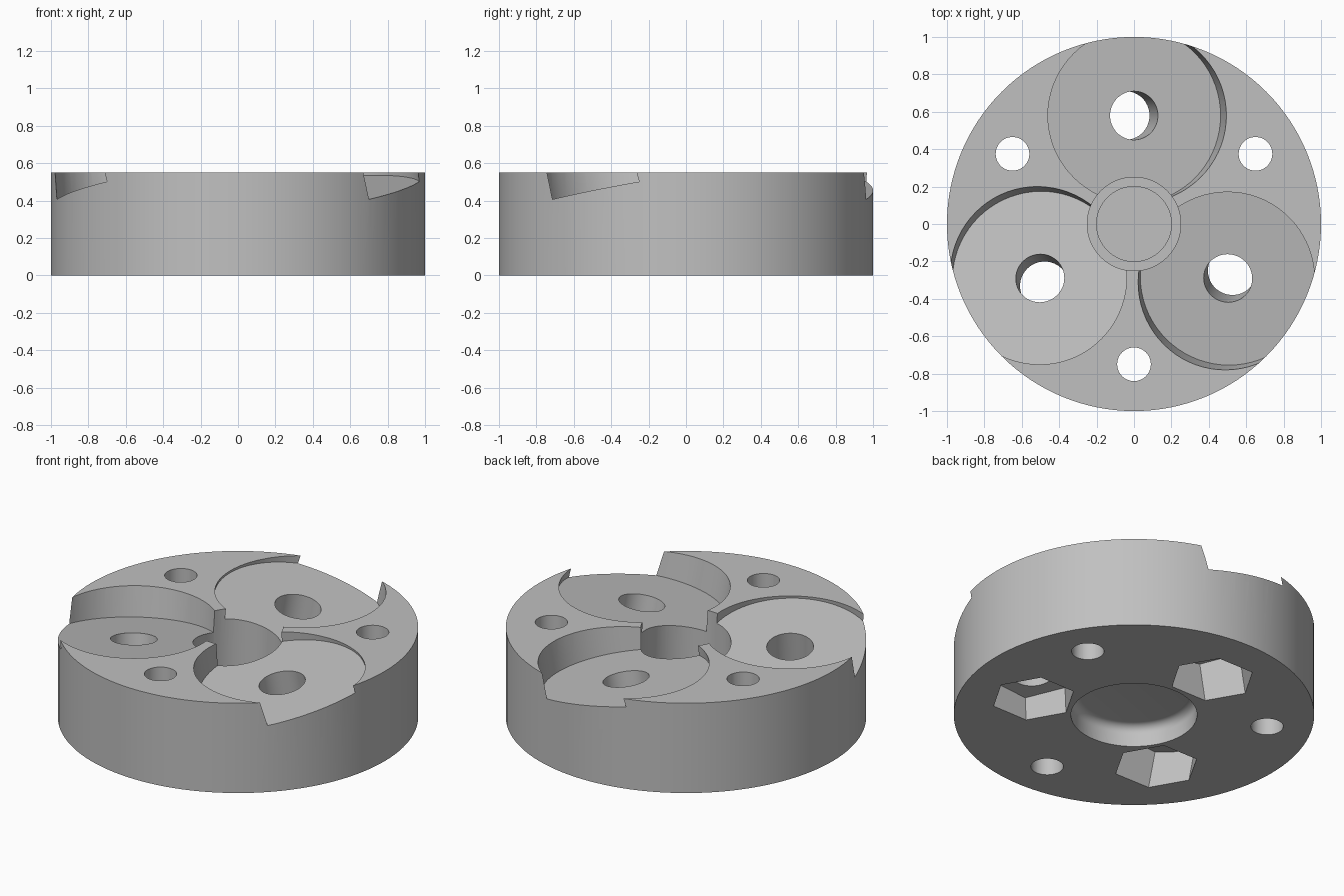
import bpy, bmesh
from math import sin, cos, pi, radians
from mathutils import Matrix

cube = bpy.data.objects.get("Cube")
if cube:
    bpy.data.objects.remove(cube, do_unlink=True)

grey = bpy.data.materials.new("plain_grey")
grey.use_nodes = True
colour = (0.53, 0.53, 0.53, 1)
grey.diffuse_color = colour
grey.node_tree.nodes["Principled BSDF"].inputs["Base Color"].default_value = colour


def lathe(name, profile, steps, matrix=Matrix()):
    """Revolve a closed (radius, height) profile about z."""
    bm = bmesh.new()
    verts = [bm.verts.new((r, 0, z)) for r, z in profile]
    edges = [bm.edges.new(pair) for pair in zip(verts, verts[1:])]
    bmesh.ops.spin(bm, geom=verts + edges, cent=(0, 0, 0), axis=(0, 0, 1),
                   angle=2 * pi, steps=steps, use_merge=False)
    bmesh.ops.remove_doubles(bm, verts=bm.verts, dist=1e-5)
    bmesh.ops.recalc_face_normals(bm, faces=bm.faces)
    mesh = bpy.data.meshes.new(name)
    bm.to_mesh(mesh)
    bm.free()
    mesh.materials.append(grey)
    obj = bpy.data.objects.new(name, mesh)
    bpy.context.collection.objects.link(obj)
    obj.matrix_world = matrix
    return obj


def column(name, radius, low, high, steps, matrix=Matrix()):
    return lathe(name, [(0, low), (radius, low), (radius, high), (0, high)], steps, matrix)


HEIGHT = 0.55
body = column("round_body", 1, 0, HEIGHT, 128)

# Stepped blind hole in the top centre
cutters = [lathe("centre_hole_cutter", [(0, 0.15), (0.2, 0.15), (0.2, 0.16),
                                        (0.25, 0.16), (0.25, 0.7), (0, 0.7)], 64)]

# Underside recess with a rounded inner corner
arc = [(0.30 + 0.05 * cos(i * pi / 12), 0.08 + 0.05 * sin(i * pi / 12)) for i in range(7)]
cutters.append(lathe("bottom_recess_cutter", [(0, -0.1), (0.35, -0.1)] + arc + [(0, 0.13)], 64))

for i in range(3):
    turn = Matrix.Rotation(i * 2 * pi / 3, 4, "Z")
    tilt = turn @ Matrix.Translation((0, 0.58, 0.454)) @ Matrix.Rotation(radians(10), 4, "Y")
    # Tilted round pocket with its bolt bore
    cutters.append(lathe("pocket_cutter", [(0, -0.3), (0.13, -0.3), (0.13, 0),
                                           (0.47, 0), (0.47, 0.5), (0, 0.5)], 72, tilt))
    # Hexagonal nut seat on the same tilted axis
    cutters.append(column("nut_seat_cutter", 0.235, -0.7, -0.26, 6, tilt))
    # Straight mounting hole between pockets
    cutters.append(column("mount_hole_cutter", 0.09, -0.2, 0.8, 48,
                          turn @ Matrix.Translation((0, -0.75, 0))))

for cutter in cutters:
    cutter.hide_render = True
    mod = body.modifiers.new(cutter.name, "BOOLEAN")
    mod.operation = "DIFFERENCE"
    mod.solver = "EXACT"
    mod.object = cutter

# Bake the cuts and drop the helpers
bpy.context.view_layer.update()
result = bpy.data.meshes.new_from_object(body.evaluated_get(bpy.context.evaluated_depsgraph_get()))
body.modifiers.clear()
body.data = result
body.data.name = "round_body"
for cutter in cutters:
    bpy.data.objects.remove(cutter, do_unlink=True)

bpy.ops.object.select_all(action="DESELECT")
body.select_set(True)
bpy.context.view_layer.objects.active = body
bpy.ops.object.shade_smooth_by_angle(angle=radians(30))
